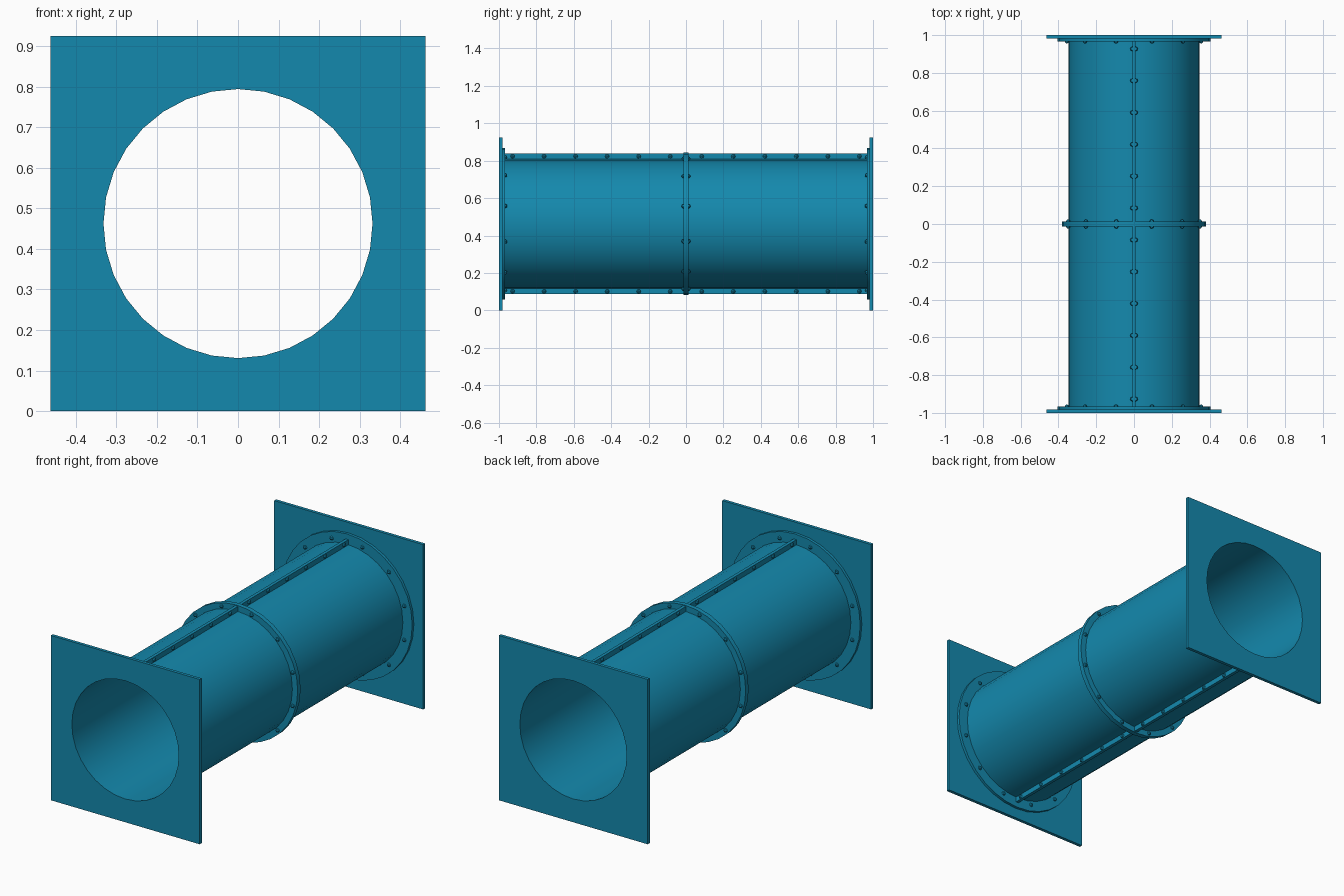
import bpy, bmesh
from math import sin, cos, pi, radians
from mathutils import Matrix, Vector

if "Cube" in bpy.data.objects:
    bpy.data.objects.remove(bpy.data.objects["Cube"])

CZ = 0.4625      # height of the pipe axis
SIDES = 32
BORE = 0.332     # inner radius
SKIN = 0.347     # outer radius of the pipe

mat = bpy.data.materials.new("blue_paint")
mat.diffuse_color = (0.007, 0.25, 0.42, 1)
mat.use_nodes = True
mat.node_tree.nodes["Principled BSDF"].inputs["Base Color"].default_value = mat.diffuse_color


def finish(name, bm, smooth=True):
    bmesh.ops.recalc_face_normals(bm, faces=bm.faces)
    me = bpy.data.meshes.new(name)
    bm.to_mesh(me)
    bm.free()
    me.materials.append(mat)
    ob = bpy.data.objects.new(name, me)
    bpy.context.collection.objects.link(ob)
    if smooth:
        bpy.ops.object.select_all(action='DESELECT')
        ob.select_set(True)
        bpy.context.view_layer.objects.active = ob
        bpy.ops.object.shade_smooth_by_angle(angle=radians(30))
    return ob


def ring(name, r_in, r_out, y0, y1, square=False):
    """Holed disc or holed square plate around the pipe axis."""
    bm = bmesh.new()
    rows = []
    for i in range(SIDES):
        s, c = sin(2 * pi * i / SIDES), cos(2 * pi * i / SIDES)
        ro = r_out / max(abs(s), abs(c)) if square else r_out
        rows.append([bm.verts.new((r * s, y, CZ + r * c))
                     for r, y in ((r_in, y0), (ro, y0), (ro, y1), (r_in, y1))])
    for i in range(SIDES):
        a, b = rows[i], rows[(i + 1) % SIDES]
        for k in range(4):
            n = (k + 1) % 4
            bm.faces.new((a[k], a[n], b[n], b[k]))
    return finish(name, bm)


def rivets(name, points, r=0.0115):
    """Small low-poly domes at the given points."""
    bm = bmesh.new()
    for p in points:
        bmesh.ops.create_uvsphere(bm, u_segments=8, v_segments=4, radius=r,
                                  matrix=Matrix.Translation(Vector(p)))
    return finish(name, bm)


def circle_points(r, y):
    angles = [radians(15 + 30 * i) for i in range(12)]
    return [(r * sin(a), y, CZ + r * cos(a)) for a in angles]


# Pipe and middle joint
ring("pipe", BORE, SKIN, -0.985, 0.985)
ring("middle_collar", 0.34, 0.38, -0.013, 0.013)
rivets("collar_rivets", circle_points(0.361, -0.013) + circle_points(0.361, 0.013))

# Square end plates with round flanges
for side, label in ((-1, "front"), (1, "back")):
    ring(label + "_plate", BORE, CZ, side * 1.0, side * 0.982, square=True)
    ring(label + "_flange", 0.34, 0.405, side * 0.983, side * 0.967)
    rivets(label + "_flange_rivets", circle_points(0.368, side * 0.967))

# Lengthwise seams, top and bottom, bolted through from both sides
for side, label in ((1, "top"), (-1, "bottom")):
    bm = bmesh.new()
    bmesh.ops.create_cube(bm, size=1, matrix=Matrix.Translation((0, 0, CZ + side * 0.3575))
                          @ Matrix.Diagonal((0.018, 1.94, 0.035, 1)))
    finish(label + "_seam", bm, smooth=False)
    rivets(label + "_seam_rivets",
           [(x, -0.927 + 0.16855 * i, CZ + side * 0.361)
            for i in range(12) for x in (-0.009, 0.009)])
